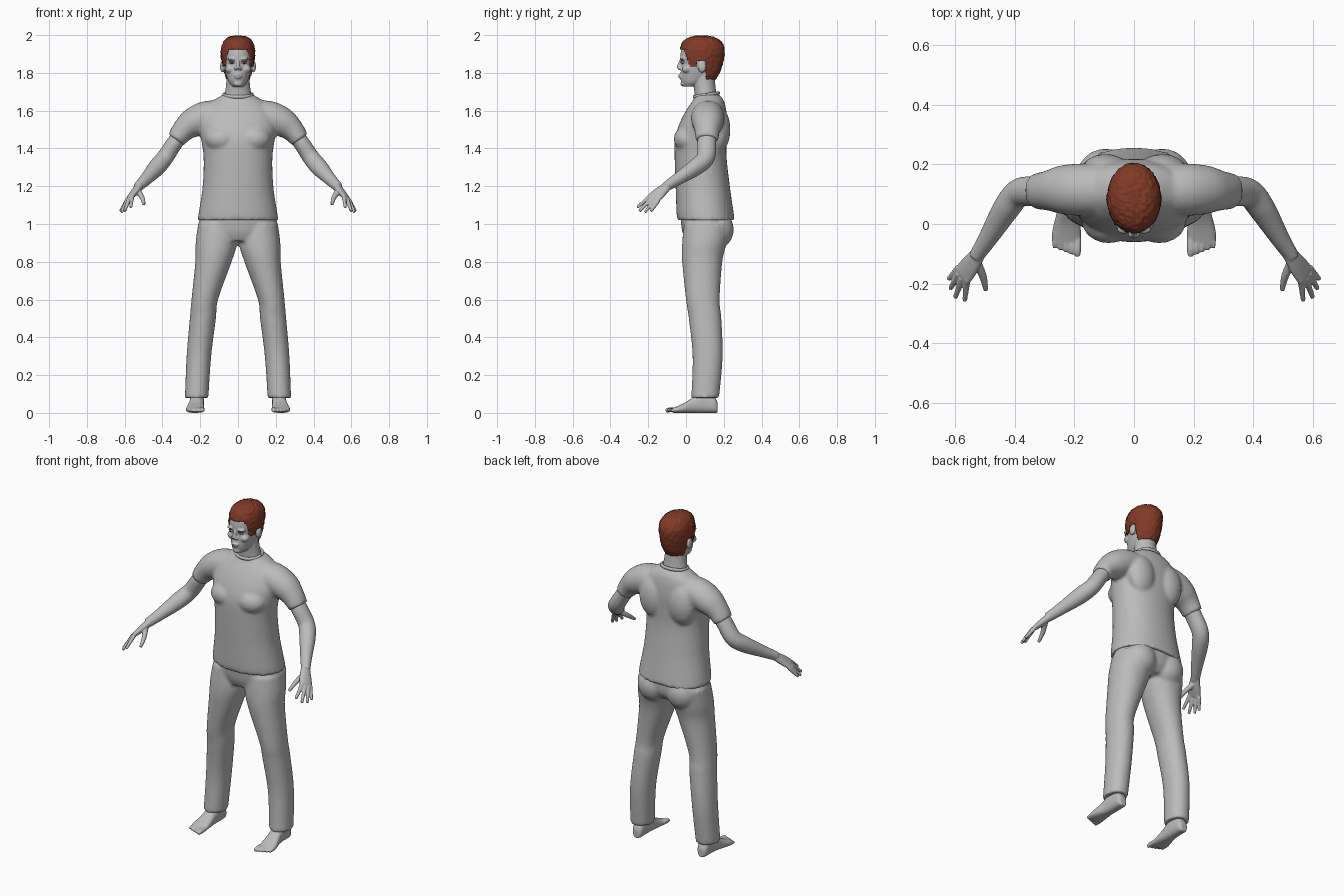
import bpy, bmesh, math
from mathutils import Vector, Matrix, noise

default = bpy.data.objects.get("Cube")
if default:
    bpy.data.objects.remove(default, do_unlink=True)


def material(name, r, g, b):
    mat = bpy.data.materials.new(name)
    mat.use_nodes = True
    mat.diffuse_color = (r, g, b, 1)
    bsdf = next(n for n in mat.node_tree.nodes if n.type == "BSDF_PRINCIPLED")
    bsdf.inputs["Base Color"].default_value = (r, g, b, 1)
    return mat


GREY = material("soft grey", 0.5, 0.5, 0.5)
AUBURN = material("auburn", 0.22, 0.042, 0.02)
WHITE = material("eye white", 0.7, 0.68, 0.66)
DARK = material("iris brown", 0.06, 0.03, 0.02)


def smooth_rows(rows, steps):
    """Catmull-Rom interpolation between table rows."""
    out = []
    for i in range(len(rows) - 1):
        a, b, c, d = (rows[min(max(i + k, 0), len(rows) - 1)] for k in (-1, 0, 1, 2))
        for s in range(steps):
            t = s / steps
            out.append([q + t / 2 * (r - p + t * (2*p - 5*q + 4*r - u + t * (3*q - 3*r + u - p)))
                        for p, q, r, u in zip(a, b, c, d)])
    return out + [list(rows[-1])]


def loft(bm, rings, segs=32, power=1.0):
    """Closed skin over rings given as (centre, u axis, v axis)."""
    def bend(v):
        return math.copysign(abs(v) ** power, v)
    loops = []
    for c, u, v in rings:
        angles = [math.tau * i / segs for i in range(segs)]
        loops.append([bm.verts.new(c + u * bend(math.cos(a)) + v * bend(math.sin(a))) for a in angles])
    for lo, hi in zip(loops, loops[1:]):
        for i in range(segs):
            j = (i + 1) % segs
            bm.faces.new((lo[i], lo[j], hi[j], hi[i]))
    bm.faces.new(loops[0][::-1])
    bm.faces.new(loops[-1])


def body(bm, rows, steps=6, segs=48, power=1.0):
    """Upright form; rows are height, centre x, half width, front y, back y."""
    loft(bm, [(Vector((x, (f + b) / 2, z)), Vector((w, 0, 0)), Vector((0, (b - f) / 2, 0)))
              for z, x, w, f, b in smooth_rows(rows, steps)], segs, power)


def limb(bm, rows, ref=(0, 1, 0), steps=6):
    """Form along a path; rows are x, y, z, radius along ref, other radius."""
    pts = smooth_rows(rows, steps)
    rings = []
    for i, p in enumerate(pts):
        before, after = pts[max(i - 1, 0)], pts[min(i + 1, len(pts) - 1)]
        t = (Vector(after[:3]) - Vector(before[:3])).normalized()
        u = Vector(ref)
        u = (u - t * u.dot(t)).normalized()
        rings.append((Vector(p[:3]), u * p[3], t.cross(u) * p[4]))
    loft(bm, rings, 24)


def blob(bm, centre, size):
    bmesh.ops.create_uvsphere(bm, u_segments=24, v_segments=12, radius=1,
                              matrix=Matrix.Translation(centre) @ Matrix.Diagonal((*size, 1)))


def add_mirror(bm):
    new = bmesh.ops.duplicate(bm, geom=bm.verts[:] + bm.edges[:] + bm.faces[:])["geom"]
    for v in new:
        if isinstance(v, bmesh.types.BMVert):
            v.co.x *= -1


def finish(name, bm, mat, voxel=0, flip=False):
    if flip:
        for v in bm.verts:
            v.co.x *= -1
    bmesh.ops.recalc_face_normals(bm, faces=bm.faces[:])
    for f in bm.faces:
        f.smooth = True
    mesh = bpy.data.meshes.new(name)
    bm.to_mesh(mesh)
    mesh.materials.append(mat)
    ob = bpy.data.objects.new(name, mesh)
    bpy.context.collection.objects.link(ob)
    if voxel:
        fuse = ob.modifiers.new("fuse", "REMESH")
        fuse.mode, fuse.voxel_size, fuse.use_smooth_shade = "VOXEL", voxel, True
        relax = ob.modifiers.new("relax", "SMOOTH")
        relax.iterations = 3
    return ob


def paired(name, bm, mat, voxel=0):
    finish("left_" + name, bm, mat, voxel)
    finish("right_" + name, bm, mat, voxel, flip=True)


# Shirt: sleeves, shoulder blades and chest, then the trunk
bm = bmesh.new()
limb(bm, [(.08, .115, 1.575, .085, .08), (.17, .115, 1.565, .088, .085), (.24, .115, 1.535, .082, .078),
          (.29, .112, 1.495, .067, .062), (.328, .11, 1.445, .06, .05)])
blob(bm, (.095, .175, 1.5), (.085, .06, .12))
blob(bm, (.085, .01, 1.45), (.09, .075, .07))
add_mirror(bm)
body(bm, [(1.02, 0, .214, -.045, .258), (1.06, 0, .208, -.05, .252), (1.2, 0, .187, -.055, .232),
          (1.35, 0, .182, -.06, .215), (1.45, 0, .195, -.058, .215), (1.53, 0, .205, -.035, .218),
          (1.6, 0, .185, 0, .213), (1.645, 0, .145, .03, .203), (1.67, 0, .105, .045, .19),
          (1.685, 0, .08, .045, .175)], power=.92)
finish("shirt", bm, GREY, .01)

# Collar band
bm = bmesh.new()
collar = [(Vector((.076 * math.cos(a), .108 + .064 * math.sin(a), 1.683 + .01 * math.sin(a))),
           Vector((math.cos(a), math.sin(a), 0)) * .008, Vector((0, 0, .01)))
          for a in (math.tau * i / 40 for i in range(41))]
loft(bm, collar, 10)
finish("collar", bm, GREY)

# Trousers: legs and seat, then the hips
bm = bmesh.new()
body(bm, [(.08, .219, .062, .028, .175), (.3, .207, .065, .035, .194), (.5, .186, .069, .015, .187),
          (.6, .176, .07, 0, .178), (.8, .13, .096, -.02, .192), (.9, .114, .11, -.02, .215),
          (1.0, .107, .104, -.01, .235)], power=.95)
blob(bm, (.095, .165, .97), (.095, .088, .1))
add_mirror(bm)
body(bm, [(.91, 0, .16, 0, .2), (.96, 0, .205, -.02, .235), (1.04, 0, .202, -.03, .24)])
finish("trousers", bm, GREY, .01)

# Arms with hands
for side in ("left", "right"):
    bm = bmesh.new()
    limb(bm, [(.28, .112, 1.5, .045, .042), (.335, .11, 1.43, .05, .043), (.388, .103, 1.35, .048, .045),
              (.43, .05, 1.3, .044, .046), (.485, -.04, 1.24, .033, .034), (.53, -.11, 1.195, .024, .026)])
    limb(bm, [(.522, -.1, 1.2, .026, .021), (.548, -.137, 1.168, .036, .019), (.575, -.172, 1.137, .04, .013)],
         ref=(.5, .6, -.4))
    # Fingers from knuckle to tip, then the thumb
    for knuckle, tip in (((.56, -.185, 1.15), (.568, -.258, 1.088)), ((.575, -.18, 1.137), (.6, -.247, 1.068)),
                         ((.586, -.165, 1.13), (.616, -.217, 1.062)), ((.588, -.147, 1.125), (.622, -.185, 1.068))):
        limb(bm, [(*knuckle, .012, .012), (*tip, .008, .008)])
    limb(bm, [(.53, -.125, 1.175, .016, .016), (.507, -.175, 1.138, .013, .013), (.497, -.222, 1.103, .008, .008)])
    finish(side + "_arm", bm, GREY, .004, flip=side == "right")

# Feet: sole and instep, ankle, toes
for side in ("left", "right"):
    bm = bmesh.new()
    foot = [(.168, .217, .018, .05), (.15, .217, .032, .085), (.09, .217, .037, .115), (.04, .22, .039, .085),
            (0, .224, .045, .058), (-.04, .227, .049, .038), (-.068, .226, .046, .026)]
    loft(bm, [(Vector((x, y, h / 2)), Vector((w, 0, 0)), Vector((0, 0, h / 2)))
              for y, x, w, h in smooth_rows(foot, 5)], 32, .8)
    limb(bm, [(.217, .105, .05, .042, .034), (.217, .11, .2, .042, .038)])
    for i in range(5):
        x, r = .19 + .019 * i, .013 - .001 * i
        limb(bm, [(x, -.045, .017, r, r), (x, -.085 + .006 * i, .016, r, r),
                  (x, -.108 + .007 * i, .011, r * .7, r * .7)], ref=(1, 0, 0))
    finish(side + "_foot", bm, GREY, .004, flip=side == "right")

# Head: ears, brow and cheeks, then skull, neck, nose, lips and chin
bm = bmesh.new()
blob(bm, (.083, .085, 1.833), (.012, .022, .032))
blob(bm, (.032, -.018, 1.874), (.026, .015, .008))
blob(bm, (.042, .005, 1.82), (.026, .026, .022))
blob(bm, (.012, -.034, 1.823), (.009, .01, .008))
add_mirror(bm)
body(bm, [(1.728, 0, .03, -.012, .05), (1.75, 0, .048, -.025, .1), (1.78, 0, .06, -.03, .14),
          (1.815, 0, .07, -.027, .16), (1.85, 0, .077, -.025, .175), (1.88, 0, .08, -.03, .18),
          (1.92, 0, .079, -.025, .18), (1.95, 0, .072, -.008, .17), (1.982, 0, .045, .04, .14)])
body(bm, [(1.62, 0, .085, .045, .18), (1.69, 0, .07, .045, .162), (1.74, 0, .063, .04, .155),
          (1.8, 0, .06, .04, .15)])
limb(bm, [(0, -.022, 1.872, .008, .01), (0, -.033, 1.845, .009, .011), (0, -.041, 1.824, .012, .01)], ref=(1, 0, 0))
blob(bm, (0, -.03, 1.787), (.023, .012, .006))
blob(bm, (0, -.028, 1.776), (.02, .012, .006))
blob(bm, (0, -.015, 1.743), (.024, .014, .015))
finish("head", bm, GREY, .0045)

# Eyes, irises and brows
for name, mat, centre, size in (("eye", WHITE, (.032, -.018, 1.854), (.014, .009, .006)),
                                ("iris", DARK, (.032, -.025, 1.854), (.005, .003, .005)),
                                ("eyelash", AUBURN, (.032, -.021, 1.861), (.016, .009, .002))):
    bm = bmesh.new()
    blob(bm, centre, size)
    paired(name, bm, mat)


# Hair: a tousled cap trimmed along the hairline
def hairline(y):
    if y < .055:
        return 1.925 - .09 * min(max((y + .01) / .03, 0), 1)
    return 1.865 if y < .108 else 1.765


bm = bmesh.new()
body(bm, [(1.75, 0, .062, -.005, .148), (1.8, 0, .077, -.02, .178), (1.85, 0, .086, -.03, .194),
          (1.9, 0, .09, -.034, .204), (1.94, 0, .087, -.028, .202), (1.972, 0, .072, -.01, .18),
          (1.99, 0, .048, .025, .145), (1.997, 0, .015, .065, .105)], steps=10, segs=96)
bald = [f for f in bm.faces if f.calc_center_median().z < hairline(f.calc_center_median().y)]
bmesh.ops.delete(bm, geom=bald, context="FACES")
for v in bm.verts:
    out = (v.co - Vector((0, .085, 1.88))).normalized()
    v.co += out * noise.noise(Vector((v.co.x * 90, v.co.y * 90, v.co.z * 55))) * .004
hair = finish("hair", bm, AUBURN)
thick = hair.modifiers.new("thickness", "SOLIDIFY")
thick.thickness, thick.offset = .012, -1
